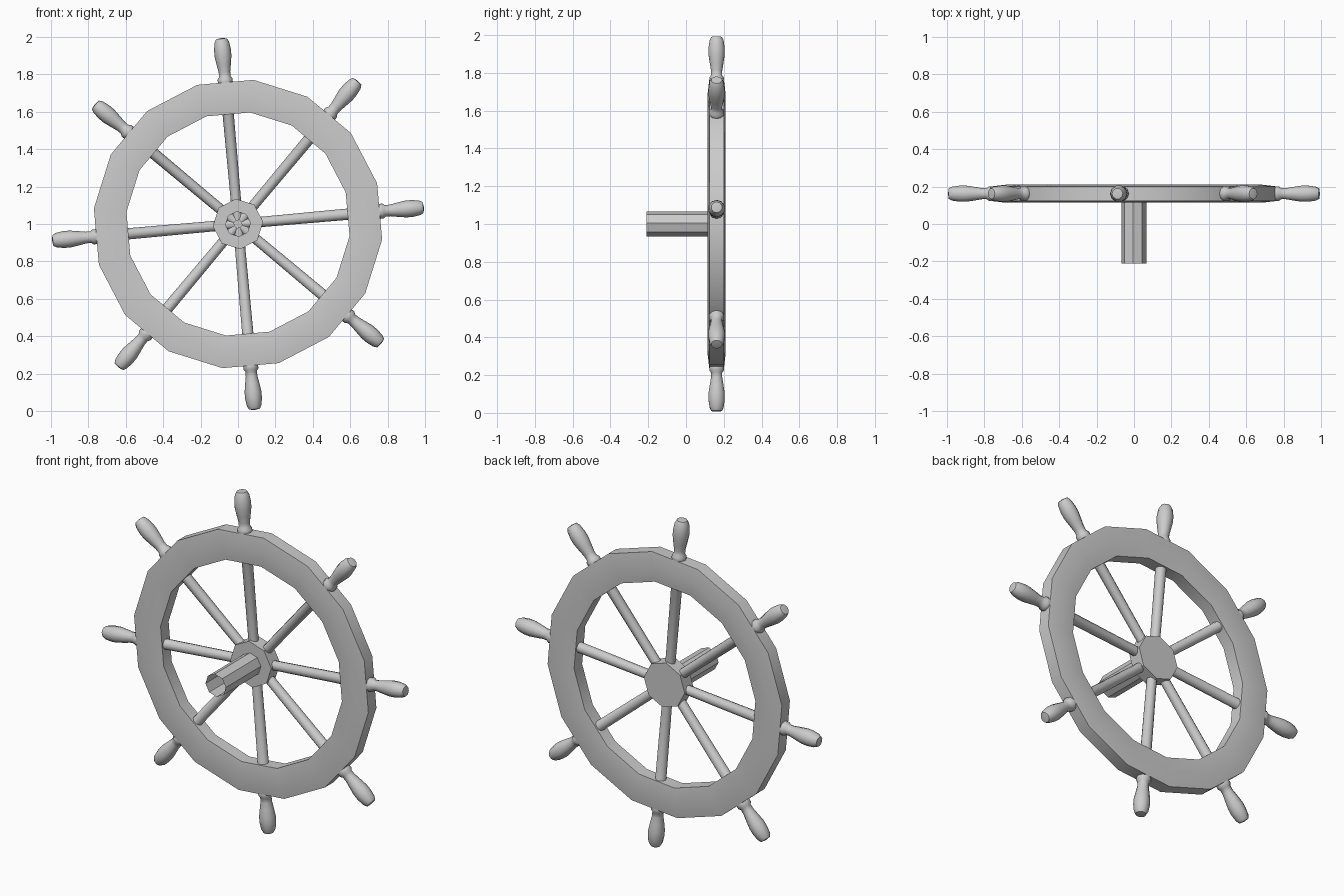
import bpy, bmesh, math
from mathutils import Matrix, Vector

if "Cube" in bpy.data.objects:
    bpy.data.objects.remove(bpy.data.objects["Cube"])

CY, CZ = 0.162, 1.0            # wheel centre
TILT = math.radians(5.1)       # rotation of the whole wheel about its axle


def lathe(name, profile, sides, matrix, closed=False, phase=0.0, angle=35):
    """Spin (radius, height) points about local Z, then place with matrix."""
    bm = bmesh.new()
    rings = []
    for r, h in profile:
        if r == 0:
            rings.append([bm.verts.new((0, 0, h))] * sides)
            continue
        rings.append([bm.verts.new((r * math.cos(phase + 2 * math.pi * i / sides),
                                    r * math.sin(phase + 2 * math.pi * i / sides), h))
                      for i in range(sides)])
    pairs = list(zip(rings, rings[1:]))
    if closed:
        pairs.append((rings[-1], rings[0]))
    for a, b in pairs:
        for i in range(sides):
            j = (i + 1) % sides
            quad = list(dict.fromkeys([a[i], a[j], b[j], b[i]]))
            bm.faces.new(quad)
    bm.transform(matrix)
    bmesh.ops.recalc_face_normals(bm, faces=bm.faces)
    mesh = bpy.data.meshes.new(name)
    bm.to_mesh(mesh)
    bm.free()
    obj = bpy.data.objects.new(name, mesh)
    bpy.context.collection.objects.link(obj)
    bpy.ops.object.select_all(action='DESELECT')
    obj.select_set(True)
    bpy.context.view_layer.objects.active = obj
    bpy.ops.object.shade_smooth_by_angle(angle=math.radians(angle))
    return obj


# Local Z -> world -Y (axle points to the front), local X stays X
axle = Matrix.Translation((0, CY, CZ)) @ Matrix.Rotation(-TILT, 4, 'Y') @ Matrix.Rotation(math.pi / 2, 4, 'X')

# Sixteen-sided rim with slightly domed front and back
rim_profile = [(0.775, -0.038), (0.775, 0.038), (0.69, 0.048),
               (0.60, 0.038), (0.60, -0.038), (0.69, -0.048)]
lathe("rim", rim_profile, 16, axle, closed=True, phase=math.pi / 16)

# Octagonal hub drawn out into an open-ended axle tube
hub_profile = [(0, -0.042), (0.135, -0.042), (0.135, 0.042),
               (0.067, 0.042), (0.067, CY + 0.21)]
lathe("hub_and_axle", hub_profile, 8, axle)

# Eight turned spokes with handles outside the rim
spoke_profile = [(0, 0.02), (0.027, 0.02), (0.031, 0.74), (0.040, 0.755), (0.040, 0.778),
                 (0.031, 0.790), (0.031, 0.815), (0.038, 0.855), (0.045, 0.90),
                 (0.045, 0.935), (0.039, 0.975), (0.029, 0.994), (0, 0.998)]
for k in range(8):
    a = TILT + k * math.pi / 4
    place = Matrix.Translation((0, CY, CZ)) @ Matrix.Rotation(math.pi / 2 - a, 4, 'Y')
    lathe(f"spoke_{k + 1}", spoke_profile, 10, place, angle=45)
